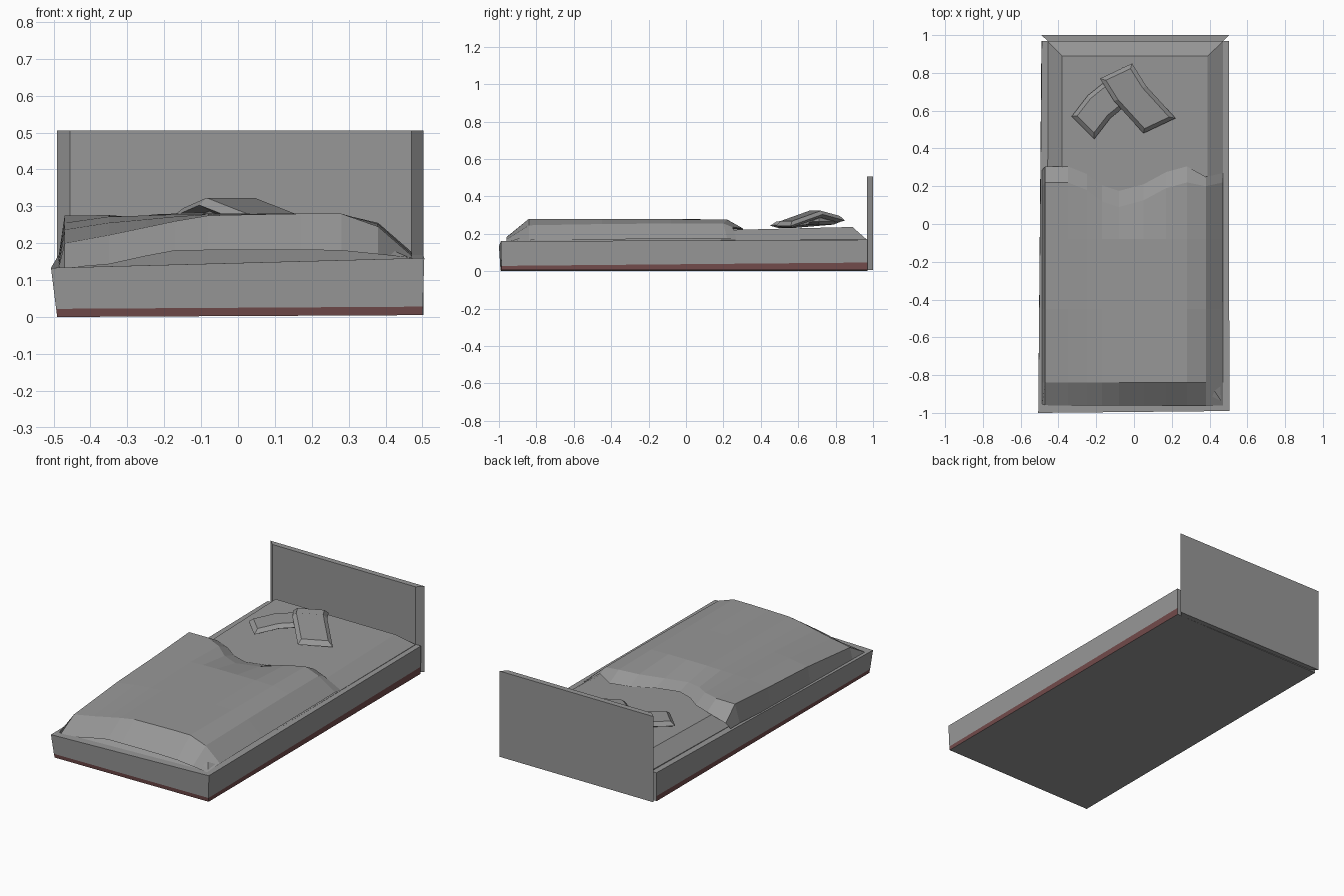
import bpy
from mathutils import Vector

if "Cube" in bpy.data.objects:
    bpy.data.objects.remove(bpy.data.objects["Cube"])


def material(name, rgb):
    m = bpy.data.materials.new(name)
    m.diffuse_color = (*rgb, 1)
    m.use_nodes = True
    m.node_tree.nodes["Principled BSDF"].inputs["Base Color"].default_value = m.diffuse_color
    return m


GREY = material("bed grey", (0.31, 0.31, 0.31))
RED = material("dark red trim", (0.17, 0.07, 0.07))


def make(name, verts, faces, mats=(GREY,)):
    me = bpy.data.meshes.new(name)
    me.from_pydata([tuple(v) for v in verts], [], faces)
    for m in mats:
        me.materials.append(m)
    ob = bpy.data.objects.new(name, me)
    bpy.context.collection.objects.link(ob)
    return ob


def loft(name, rings, mats=(GREY,)):
    """Join equal-sized counter-clockwise rings from bottom to top and cap both ends."""
    n = len(rings[0])
    verts = [v for r in rings for v in r]
    faces = [(a * n + i, a * n + (i + 1) % n, (a + 1) * n + (i + 1) % n, (a + 1) * n + i)
             for a in range(len(rings) - 1) for i in range(n)]
    faces += [tuple(range(n))[::-1], tuple(range(len(verts) - n, len(verts)))]
    return make(name, verts, faces, mats)


# Bed frame: slightly flared box, red band around the foot
frame = loft("bed_frame", [
    [(-.49, -.99, 0), (.50, -.985, .005), (.50, .97, .005), (-.49, .97, 0)],
    [(-.493, -.993, .022), (.501, -.987, .028), (.50, .97, .046), (-.49, .97, .03)],
    [(-.507, -1, .133), (.505, -.99, .16), (.502, .97, .168), (-.488, .97, .165)],
], (GREY, RED))
for p in frame.data.polygons:
    if p.center.z < .04 and abs(p.normal.z) < .5 and p.center.y < .9:
        p.material_index = 1

# Headboard: panel with bevelled front side edges
board = [(-.455, .967), (.47, .967), (.503, 1), (-.49, 1)]
loft("headboard", [[(x, y, z) for x, y in board] for z in (.005, .505)])

# Mattress with sloping sides
loft("mattress", [
    [(-.46, -.96, .12), (.47, -.95, .14), (.47, .965, .16), (-.455, .965, .16)],
    [(-.46, -.96, .132), (.47, -.95, .158), (.47, .965, .17), (-.455, .965, .17)],
    [(-.38, -.83, .195), (.39, -.83, .195), (.39, .89, .236), (-.38, .89, .236)],
])

# Blanket columns: x, front hem z, front z, middle z, back z, back hem z, back edge y
cols = [
    (-.487, .130, .133, .145, .160, .160, .20),
    (-.470, .133, .200, .255, .275, .195, .22),
    (-.350, .143, .222, .272, .276, .228, .22),
    (-.250, .165, .243, .275, .268, .226, .18),
    (-.170, .180, .260, .278, .255, .225, .12),
    (-.080, .181, .275, .280, .248, .225, .09),
    (.050, .182, .278, .280, .250, .225, .125),
    (.170, .182, .280, .280, .266, .226, .19),
    (.280, .180, .280, .278, .275, .228, .22),
    (.380, .170, .245, .255, .255, .235, .20),
    (.472, .160, .165, .172, .175, .170, .22),
]
verts = []
for x, hf, zf, zm, zb, hb, yb in cols:
    hem = yb + (.085 if x < .35 else .05)
    verts += [(x, -.96, hf), (x, -.84, zf), (x, -.45, (zf + 2 * zm) / 3), (x, -.08, zm),
              (x, yb, zb), (x, hem, hb)]
R = 6
faces = [(i * R + j, (i + 1) * R + j, (i + 1) * R + j + 1, i * R + j + 1)
         for i in range(len(cols) - 1) for j in range(R - 1)]
make("blanket", verts, faces)


# Pillows: bent slabs with a narrower top than base
def pillow(name, spine, half, thick):
    rings = []
    for inset, dz in ((.03, -thick), (0, -thick * .55), (.022, 0)):
        h = Vector(half)
        left, right = [], []
        for k, p in enumerate(spine):
            p = Vector(p)
            q = spine[k - 1] if k else spine[1]
            shift = (Vector(q) - p).normalized() * inset if k in (0, len(spine) - 1) else Vector()
            w = h * (1 - inset / h.length)
            base = p + shift + Vector((0, 0, dz))
            left.append(base + w)
            right.append(base - w)
        rings.append(left + right[::-1])
    return loft(name, rings)


pillow("lower_pillow", [(-.27, .51, .262), (-.185, .62, .278), (.0, .77, .285)], (-.06, .06, 0), .035)
pillow("upper_pillow", [(-.095, .81, .29), (-.02, .69, .323), (.135, .52, .262)], (-.085, -.04, 0), .036)

# Make every part's faces point outwards
import bmesh
for ob in bpy.context.collection.objects:
    if ob.name != "blanket":
        bm = bmesh.new()
        bm.from_mesh(ob.data)
        bmesh.ops.recalc_face_normals(bm, faces=bm.faces)
        bm.to_mesh(ob.data)
        bm.free()
